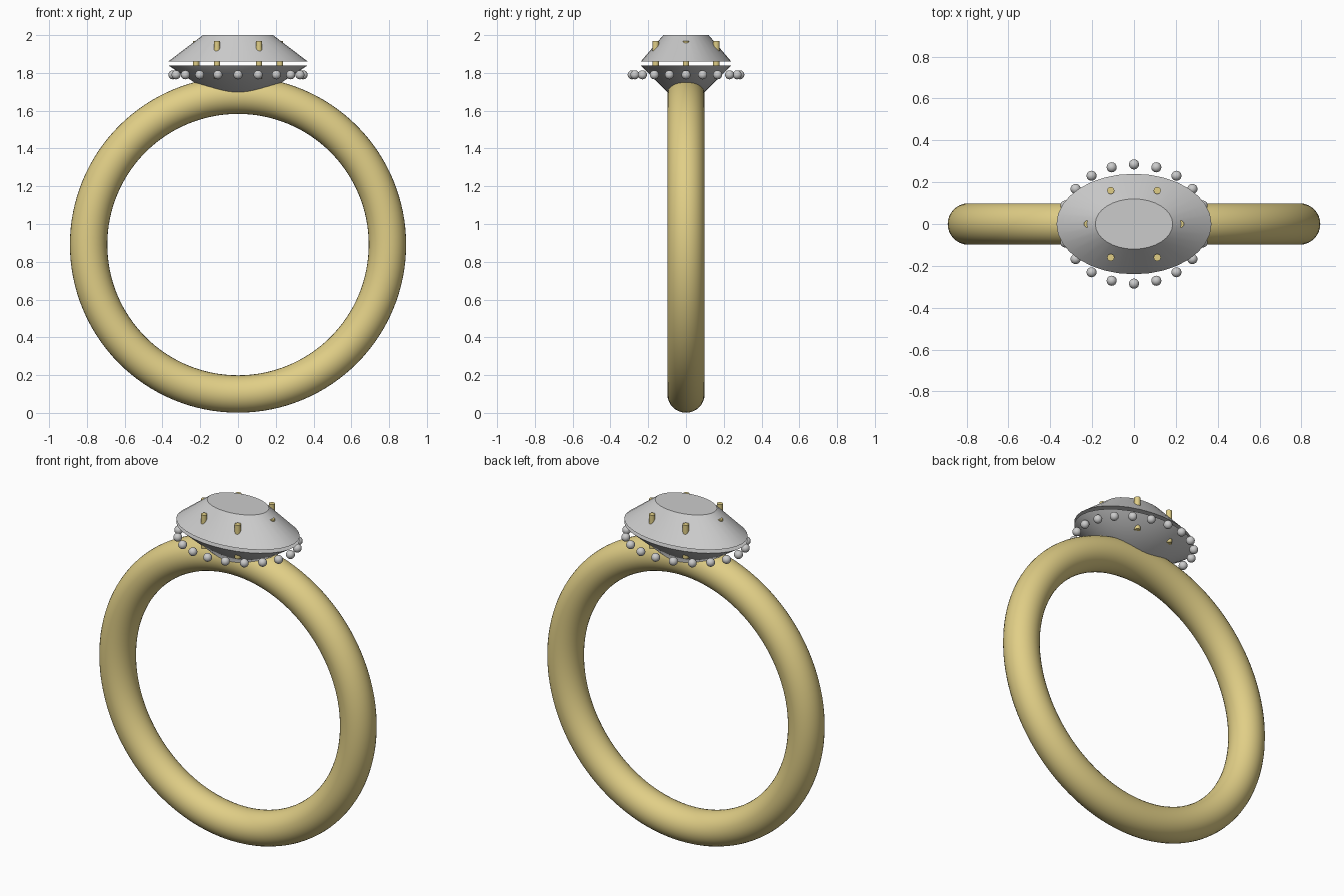
import bpy
from math import sin, cos, pi, radians

if "Cube" in bpy.data.objects:
    bpy.data.objects.remove(bpy.data.objects["Cube"])


def material(name, rgb):
    m = bpy.data.materials.new(name)
    m.diffuse_color = (*rgb, 1)
    m.use_nodes = True
    m.node_tree.nodes["Principled BSDF"].inputs["Base Color"].default_value = m.diffuse_color
    return m


gold = material("gold", (0.75, 0.62, 0.24))


def finish(name, mat=None):
    ob = bpy.context.object
    ob.name = name
    bpy.ops.object.transform_apply(location=False, rotation=True, scale=True)
    bpy.ops.object.shade_smooth_by_angle(angle=radians(35))
    if mat:
        ob.data.materials.append(mat)
    return ob


def gem_half(name, bottom, top, z0, z1):
    # elliptical cone section; radii are fractions of the girdle size
    bpy.ops.mesh.primitive_cone_add(vertices=32, radius1=bottom, radius2=top,
                                    depth=z1 - z0, location=(0, 0, (z0 + z1) / 2))
    bpy.context.object.scale = (0.37, 0.24, 1)
    finish(name)


# Band
bpy.ops.mesh.primitive_torus_add(major_radius=0.791, minor_radius=0.099,
                                 major_segments=128, minor_segments=32,
                                 location=(0, 0, 0.891), rotation=(pi / 2, 0, 0))
finish("band", gold)

# Oval stone: crown above and pavilion below a thin girdle gap
gem_half("stone_crown", 1, 0.5, 1.86, 2.0)
gem_half("stone_pavilion", 0, 1, 1.60, 1.84)

# Prongs through the stone
for i in range(6):
    a = i * pi / 3
    bpy.ops.mesh.primitive_cylinder_add(vertices=24, radius=0.017, depth=0.2,
                                        location=(0.222 * cos(a), 0.185 * sin(a), 1.87))
    finish(f"prong_{i + 1}", gold)

# Halo of small beads
for i in range(20):
    a = i * pi / 10
    bpy.ops.mesh.primitive_uv_sphere_add(segments=24, ring_count=12, radius=0.024,
                                         location=(0.345 * cos(a), 0.285 * sin(a), 1.79))
    finish(f"halo_bead_{i + 1}")
